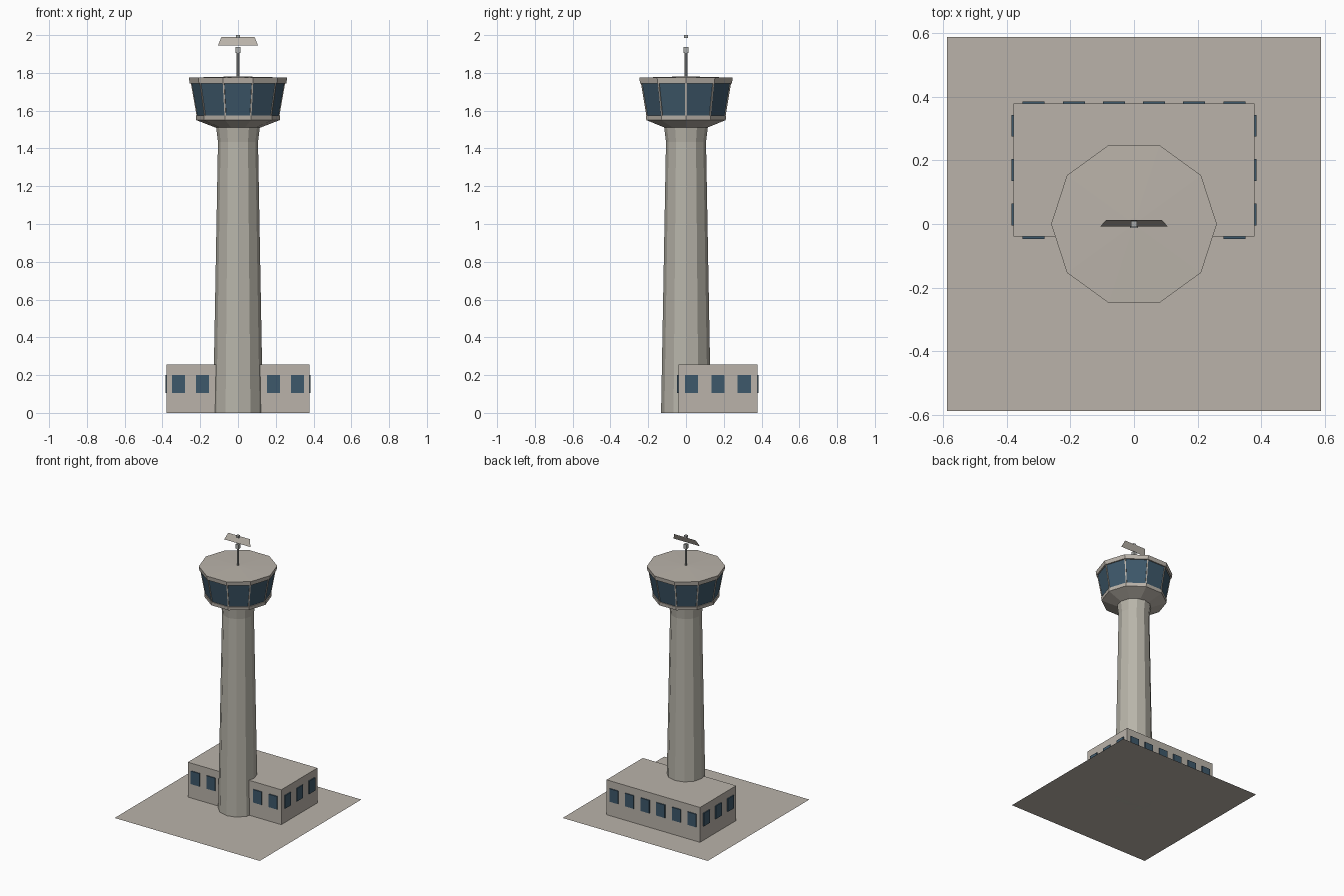
import bpy
import bmesh
from math import cos, sin, pi
from mathutils import Vector

cube = bpy.data.objects.get("Cube")
if cube:
    bpy.data.objects.remove(cube, do_unlink=True)


def material(name, rgb):
    mat = bpy.data.materials.new(name)
    mat.use_nodes = True
    colour = (*rgb, 1)
    mat.diffuse_color = colour
    mat.node_tree.nodes["Principled BSDF"].inputs["Base Color"].default_value = colour
    return mat


plaster = material("warm plaster", (0.49, 0.45, 0.40))
concrete = material("grey concrete", (0.48, 0.46, 0.40))
glass = material("dark blue glass", (0.048, 0.098, 0.145))
metal = material("grey metal", (0.40, 0.41, 0.40))


def finish(name, bm, mat):
    mesh = bpy.data.meshes.new(name)
    bm.to_mesh(mesh)
    bm.free()
    mesh.materials.append(mat)
    obj = bpy.data.objects.new(name, mesh)
    bpy.context.collection.objects.link(obj)
    return obj


def box(name, low, high, mat):
    bm = bmesh.new()
    bmesh.ops.create_cube(bm, size=1)
    for v in bm.verts:
        v.co = [(a + b) / 2 + c * (b - a) for a, b, c in zip(low, high, v.co)]
    return finish(name, bm, mat)


def sheet(name, corners, mat):
    bm = bmesh.new()
    bm.faces.new([bm.verts.new(c) for c in corners])
    return finish(name, bm, mat)


def ring_point(radius, z, i, sides):
    a = 2 * pi * i / sides
    return Vector((radius * cos(a), radius * sin(a), z))


def lathe(name, profile, sides, mat):
    """Faceted solid through (radius, height) rings, capped at both ends."""
    bm = bmesh.new()
    rings = [[bm.verts.new(ring_point(r, z, i, sides)) for i in range(sides)]
             for r, z in profile]
    for lower, upper in zip(rings, rings[1:]):
        for i in range(sides):
            j = (i + 1) % sides
            bm.faces.new((lower[i], lower[j], upper[j], upper[i]))
    bm.faces.new(rings[0][::-1])
    bm.faces.new(rings[-1])
    return finish(name, bm, mat)


# Ground sheet
G = 0.587
sheet("ground", [(-G, -G, 0), (G, -G, 0), (G, G, 0), (-G, G, 0)], plaster)

# Base building with rows of window plates
W, Y0, Y1, H = 0.378, -0.04, 0.378, 0.255
SILL, HEAD, HALF, OUT = 0.105, 0.2, 0.0345, 0.007
box("base_building", (-W, Y0, 0), (W, Y1, H), plaster)
for i in range(6):
    x = -W + (i + 0.5) * 2 * W / 6
    box("back_window", (x - HALF, Y1 - 0.002, SILL), (x + HALF, Y1 + OUT, HEAD), glass)
    if abs(x) > 0.1:
        box("front_window", (x - HALF, Y0 - OUT, SILL), (x + HALF, Y0 + 0.002, HEAD), glass)
for i in range(3):
    y = Y0 + (i + 0.5) * (Y1 - Y0) / 3
    box("left_window", (W - 0.002, y - HALF, SILL), (W + OUT, y + HALF, HEAD), glass)
    box("right_window", (-W - OUT, y - HALF, SILL), (-W + 0.002, y + HALF, HEAD), glass)

# Tapered shaft with a flared head
lathe("tower_shaft", [(0.132, 0), (0.106, 1.435), (0.116, 1.515)], 12, concrete)

# Control cab: flared floor, leaning glass, roof
SIDES = 10
GLASS_LOW, GLASS_HIGH = (0.216, 1.572), (0.247, 1.747)
lathe("cab_floor", [(0.118, 1.51), (0.221, 1.55), (0.223, 1.575)], SIDES, plaster)
lathe("cab_glass", [GLASS_LOW, GLASS_HIGH], SIDES, glass)
lathe("cab_roof", [(0.256, 1.745), (0.26, 1.775), (0.02, 1.781)], SIDES, plaster)

# Corner mullions of the glass
for i in range(SIDES):
    low = ring_point(*GLASS_LOW, i, SIDES)
    high = ring_point(*GLASS_HIGH, i, SIDES)
    out = Vector((low.x, low.y, 0)).normalized()
    side = Vector((-out.y, out.x, 0))
    bm = bmesh.new()
    for end in (low, high):
        for s, d in ((-1, -1), (1, -1), (1, 1), (-1, 1)):
            bm.verts.new(end + side * s * 0.004 + out * d * 0.003)
    bmesh.ops.convex_hull(bm, input=bm.verts)
    finish("cab_mullion", bm, plaster)

# Mast with hub, tilted radar sheet and tip
lathe("mast", [(0.008, 1.775), (0.008, 1.91)], 8, metal)
box("mast_hub", (-0.012, -0.012, 1.905), (0.012, 0.012, 1.937), metal)
sheet("radar_panel", [(-0.106, -0.008, 1.945), (0.106, -0.008, 1.945),
                      (0.088, 0.012, 1.99), (-0.088, 0.012, 1.99)], plaster)
box("radar_tip", (-0.01, -0.01, 1.984), (0.01, 0.01, 2.0), metal)
